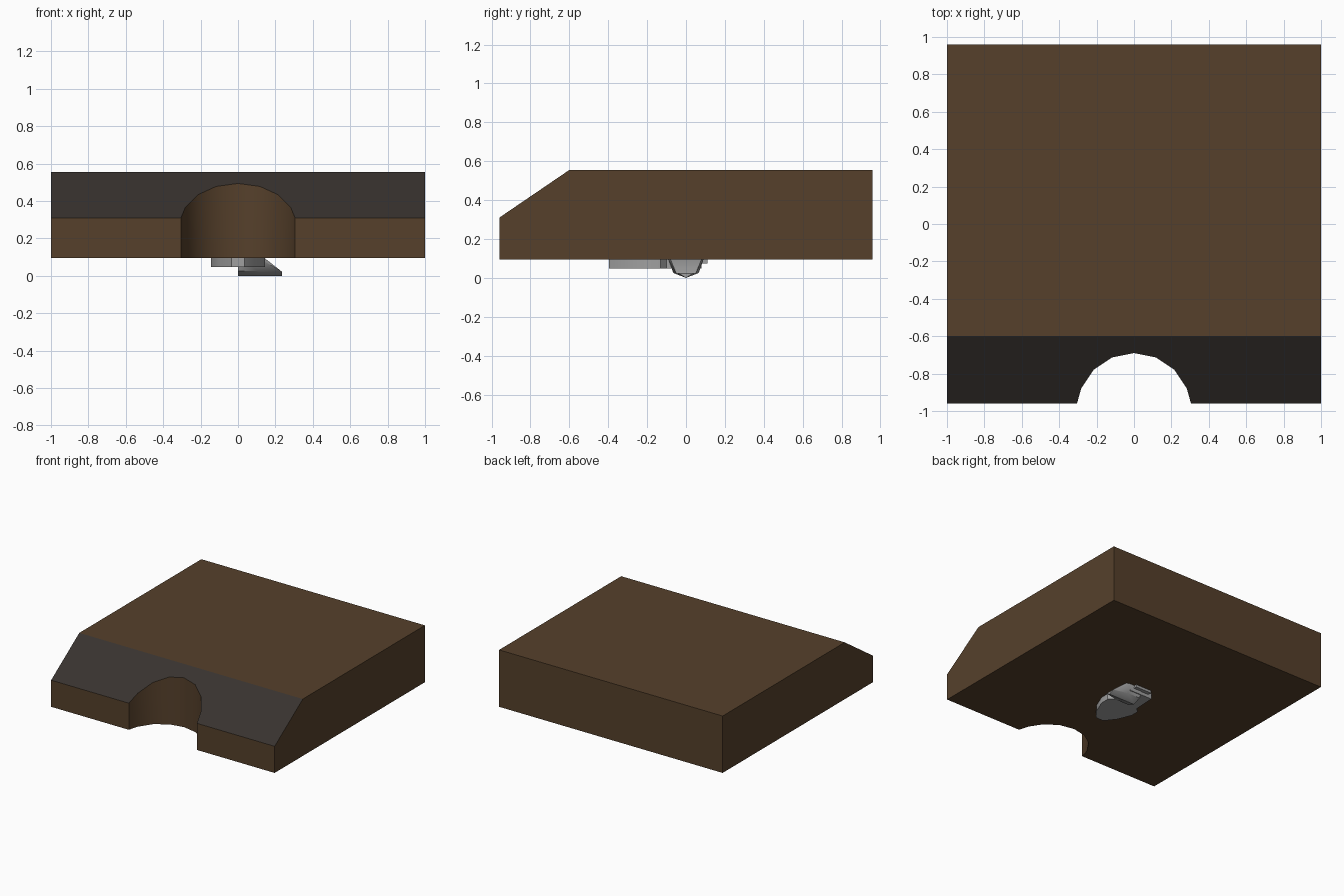
import bpy, bmesh, math
from mathutils import Vector

if "Cube" in bpy.data.objects:
    bpy.data.objects.remove(bpy.data.objects["Cube"])


def material(name, rgb):
    m = bpy.data.materials.new(name)
    m.diffuse_color = (*rgb, 1)
    m.use_nodes = True
    m.node_tree.nodes["Principled BSDF"].inputs["Base Color"].default_value = m.diffuse_color
    return m


BROWN = material("brown", (0.092, 0.051, 0.024))
CHARCOAL = material("charcoal", (0.040, 0.033, 0.028))
METAL = material("grey metal", (0.35, 0.35, 0.35))


def finish(bm, name, mats, angle=30):
    bmesh.ops.recalc_face_normals(bm, faces=bm.faces)
    me = bpy.data.meshes.new(name)
    bm.to_mesh(me)
    bm.free()
    ob = bpy.data.objects.new(name, me)
    bpy.context.collection.objects.link(ob)
    for m in mats:
        me.materials.append(m)
    bpy.ops.object.select_all(action='DESELECT')
    ob.select_set(True)
    bpy.context.view_layer.objects.active = ob
    bpy.ops.object.shade_smooth_by_angle(angle=math.radians(angle))
    return ob


def prism(outline, z0, z1):
    bm = bmesh.new()
    f = bm.faces.new([bm.verts.new((x, y, z0)) for x, y in outline])
    ext = bmesh.ops.extrude_face_region(bm, geom=[f])
    for v in ext["geom"]:
        if isinstance(v, bmesh.types.BMVert):
            v.co.z = z1
    if not any(abs(g.calc_center_median().z - z0) < 1e-6 for g in bm.faces):
        bm.faces.new([v for v in bm.verts if abs(v.co.z - z0) < 1e-6])
    return bm


def mirrored(half):
    return half + [(-x, y) for x, y in reversed(half)]


# Body: slab with a round notch in the front, front top edge sliced to a slope
notch = [(0.305, -0.96)]
for i in range(1, 8):
    a = math.radians(22.5 * i)
    notch.append((0.305 * math.cos(a), -0.995 + 0.305 * math.sin(a)))
notch.append((-0.305, -0.96))
outline = [(-1, -0.96), (-1, 0.96), (1, 0.96), (1, -0.96)] + notch
bm = prism(outline, 0.095, 0.555)
slope_normal = Vector((0, -0.245, 0.36)).normalized()
cut = bmesh.ops.bisect_plane(
    bm, geom=bm.verts[:] + bm.edges[:] + bm.faces[:],
    plane_co=(0, -0.6, 0.555), plane_no=slope_normal, clear_outer=True)
bmesh.ops.holes_fill(bm, edges=[e for e in bm.edges if e.is_boundary])
bmesh.ops.recalc_face_normals(bm, faces=bm.faces)
for f in bm.faces:
    f.material_index = 1 if f.normal.dot(slope_normal) > 0.99 else 0
finish(bm, "body", [BROWN, CHARCOAL])

# Flat bracket under the body
bracket = mirrored([(0.035, -0.395), (0.10, -0.31), (0.145, -0.20),
                    (0.145, -0.13), (0.11, -0.10), (0.10, 0.08)])
finish(prism(bracket, 0.048, 0.12), "bracket", [METAL])
rear = mirrored([(0.07, 0.05), (0.07, 0.11)])
finish(prism(rear, 0.075, 0.12), "bracket_rear", [METAL])

# Faceted catch below the bracket, tapering to a tip at +x
bm = bmesh.new()
rings = []
for x, w, top in [(0.0, 1, 0.12), (0.11, 1, 0.12), (0.235, 0.55, 0.022)]:
    pts = [(0, 0.0), (0.065, 0.025), (0.09, 0.095), (0.09, 0.12)]
    half = [(y * w, min(z, top) if z < 0.09 else max(top - (0.12 - z), 0.02))
            for y, z in pts]
    loop = half + [(-y, z) for y, z in reversed(half[1:])]
    rings.append([bm.verts.new((x, y, z)) for y, z in loop])
for a, b in zip(rings, rings[1:]):
    n = len(a)
    for i in range(n):
        j = (i + 1) % n
        bm.faces.new((a[i], a[j], b[j], b[i]))
bm.faces.new(rings[0])
bm.faces.new(rings[-1])
finish(bm, "catch", [METAL], 40)
